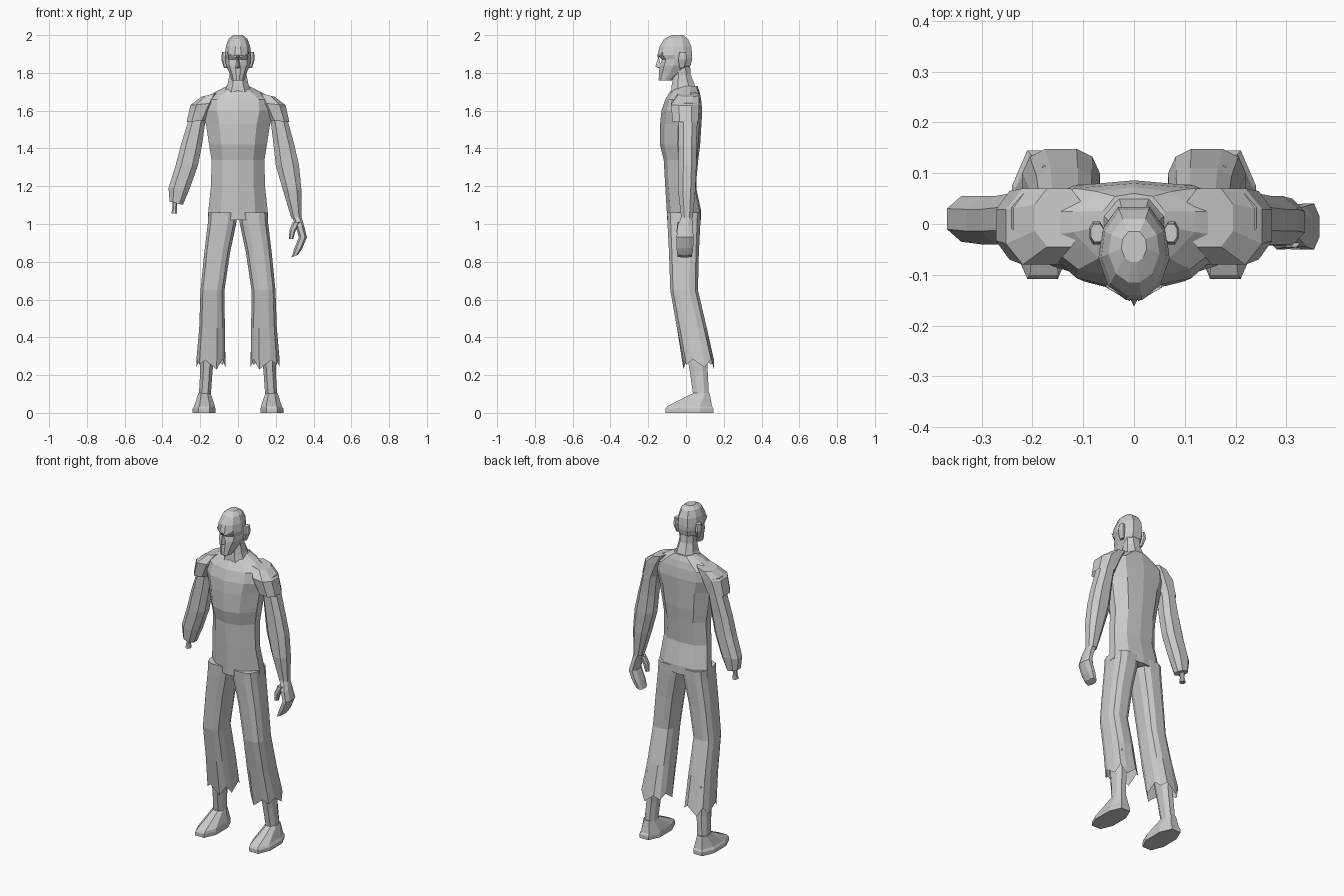
import bpy, bmesh, math

# Unit cross-sections (u across, v front to back)
OCT = [(-.5, -1), (.5, -1), (1, -.45), (1, .45), (.5, 1), (-.5, 1), (-1, .45), (-1, -.45)]
BODY = [(0, -1), (.58, -.78), (1, -.12), (1, .4), (.62, .9), (0, 1),
        (-.62, .9), (-1, .4), (-1, -.12), (-.58, -.78)]
FACE = [(-.22, -1), (.22, -1), (.72, -.72), (1, -.1), (.9, .5), (.45, 1),
        (-.45, 1), (-.9, .5), (-1, -.1), (-.72, -.72)]
TUBE = [(math.copysign(abs(math.cos(a)) ** .7, math.cos(a)),
         math.copysign(abs(math.sin(a)) ** .7, math.sin(a)))
        for a in [math.radians(15 + 30 * i) for i in range(12)]]


def loft(name, shape, rings, side=1, bottom=True, top=True, jag=None):
    """Rings run top to bottom: z, x0, x1, y0, y1 [, slope of z over x]."""
    bm = bmesh.new()
    loops = []
    for k, r in enumerate(rings):
        z, x0, x1, y0, y1 = r[:5]
        slope = r[5] if len(r) > 5 else 0
        loop = []
        for i, (u, v) in enumerate(shape):
            dx = u * (x1 - x0) / 2
            dz = jag[i % len(jag)] if jag and k == len(rings) - 1 else 0
            loop.append(bm.verts.new((side * ((x0 + x1) / 2 + dx),
                                      (y0 + y1) / 2 + v * (y1 - y0) / 2,
                                      z + slope * dx + dz)))
        loops.append(loop)
    n = len(shape)
    for a, b in zip(loops, loops[1:]):
        for i in range(n):
            bm.faces.new((a[i], a[(i + 1) % n], b[(i + 1) % n], b[i]))
    if top:
        bm.faces.new(loops[0])
    if bottom:
        bm.faces.new(loops[-1])
    bmesh.ops.recalc_face_normals(bm, faces=bm.faces)
    me = bpy.data.meshes.new(name)
    bm.to_mesh(me)
    bm.free()
    ob = bpy.data.objects.new(name, me)
    bpy.context.collection.objects.link(ob)
    return ob


def hull(name, pts):
    """Small convex solid around a few points."""
    bm = bmesh.new()
    for p in pts:
        bm.verts.new(p)
    bmesh.ops.convex_hull(bm, input=bm.verts[:])
    me = bpy.data.meshes.new(name)
    bm.to_mesh(me)
    bm.free()
    ob = bpy.data.objects.new(name, me)
    bpy.context.collection.objects.link(ob)


def sym(*rows):
    return [(z, -w, w, y0, y1) for z, w, y0, y1 in rows]


# Torso with shirt
loft("torso", BODY, sym(
    (1.73, .06, -.055, .06), (1.70, .12, -.085, .072), (1.66, .19, -.11, .08),
    (1.60, .195, -.13, .086), (1.53, .17, -.137, .082), (1.42, .153, -.138, .075),
    (1.34, .14, -.118, .065), (1.20, .143, -.11, .052), (1.07, .157, -.102, .08),
    (1.02, .16, -.10, .08)))

# Neck
loft("neck", OCT, sym((1.86, .045, -.07, .02), (1.79, .045, -.065, .025),
                      (1.74, .055, -.075, .045), (1.69, .075, -.08, .065)))

# Head: crown, brow, eye hollow, cheeks, chin
loft("head", FACE, sym(
    (2.0, .025, -.075, -.015), (1.98, .05, -.115, .01), (1.94, .064, -.14, .028),
    (1.895, .07, -.15, .033), (1.87, .068, -.128, .032), (1.84, .064, -.138, .025),
    (1.805, .048, -.143, -.01), (1.76, .032, -.145, -.075)))
hull("nose", [(0, -.145, 1.89), (-.017, -.13, 1.825), (.017, -.13, 1.825),
              (0, -.162, 1.832), (0, -.13, 1.82)])
for s in (1, -1):
    hull("brow", [(s * x, y, z) for x, y, z in
                  [(.008, -.152, 1.88), (.008, -.15, 1.90), (.055, -.12, 1.90),
                   (.055, -.125, 1.912), (.012, -.12, 1.895)]])
    loft("ear", OCT, [(1.91, .06, .085, -.035, .0), (1.87, .06, .088, -.04, .005),
                      (1.825, .058, .074, -.035, -.01)], s)

for s in (1, -1):
    # Short torn sleeve
    loft("sleeve", OCT, [(1.685, .10, .195, -.045, .07, -.25),
                         (1.635, .12, .252, -.08, .07, -.1),
                         (1.545, .165, .272, -.07, .065, -.1)], s, bottom=False)
    # Trouser leg with ragged hem
    loft("trouser_leg", TUBE, [(1.06, .0, .158, -.102, .08), (1.0, .008, .162, -.1, .078),
                               (.85, .04, .18, -.092, .07), (.65, .07, .2, -.085, .065),
                               (.45, .068, .207, -.05, .112), (.275, .065, .222, -.015, .15)],
         s, bottom=False, jag=[-.035, .01, -.045, .005, -.02, .01])
    # Shin and bare foot
    loft("shin", OCT, [(.40, .115, .20, -.01, .115), (.22, .135, .2, .02, .115),
                       (.08, .145, .208, .04, .122)], s)
    loft("foot", OCT, [(.105, .145, .21, .04, .125), (.035, .122, .232, -.1, .138),
                       (.022, .12, .24, -.108, .145), (0, .12, .24, -.108, .145)], s)

# Complete arm and hand
UPPER = [(1.64, .15, .24, -.035, .06), (1.53, .175, .268, -.04, .06)]
loft("whole_arm", OCT, UPPER + [
    (1.42, .188, .298, -.04, .055), (1.31, .2, .323, -.04, .055),
    (1.18, .238, .336, -.042, .05), (1.03, .283, .337, -.025, .035)])
loft("hand", OCT, [(1.04, .285, .335, -.025, .032), (.99, .305, .35, -.045, .035),
                   (.93, .322, .365, -.05, .04), (.87, .298, .34, -.05, .038),
                   (.83, .283, .318, -.045, .03, .4)])
loft("thumb", OCT, [(1.01, .29, .33, -.045, -.005), (.965, .272, .305, -.05, -.015),
                    (.92, .27, .292, -.045, -.02)])

# Severed arm with bone stump
loft("severed_arm", OCT, UPPER + [
    (1.42, .19, .302, -.04, .055), (1.31, .212, .33, -.04, .055),
    (1.19, .255, .368, -.035, .055), (1.11, .292, .362, -.025, .045, .25)], -1)
loft("arm_bone", OCT, [(1.13, .322, .348, -.005, .025), (1.08, .324, .348, -.003, .023),
                       (1.055, .322, .353, -.008, .027)], -1)
